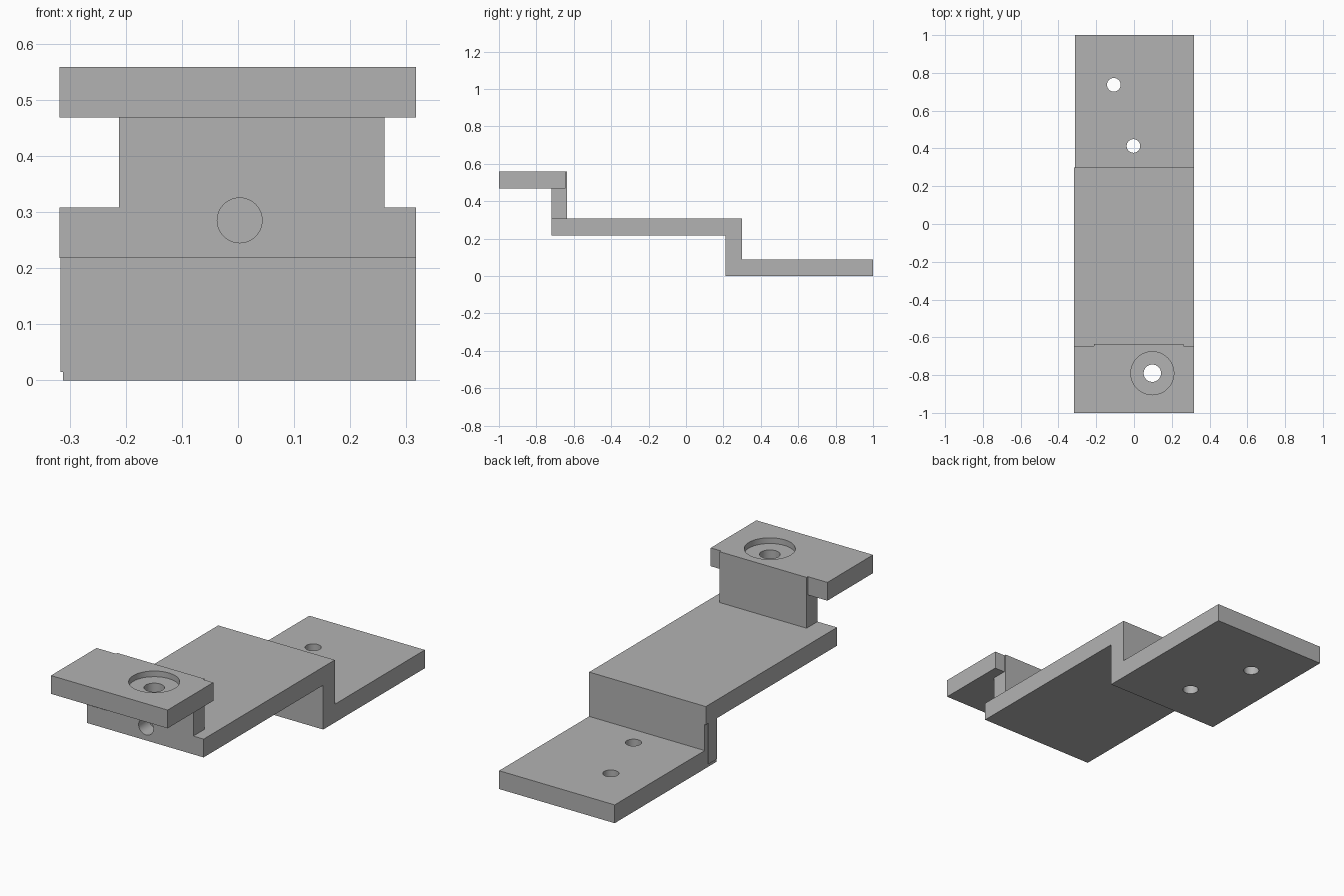
import bpy
import bmesh
from mathutils import Matrix

cube = bpy.data.objects.get("Cube")
if cube:
    bpy.data.objects.remove(cube, do_unlink=True)

GREY = bpy.data.materials.new("plain_grey")
GREY.use_nodes = True
GREY.diffuse_color = (0.448, 0.448, 0.448, 1)
GREY.node_tree.nodes["Principled BSDF"].inputs["Base Color"].default_value = GREY.diffuse_color


def to_object(name, bm):
    bmesh.ops.recalc_face_normals(bm, faces=bm.faces)
    mesh = bpy.data.meshes.new(name)
    bm.to_mesh(mesh)
    bm.free()
    mesh.materials.append(GREY)
    obj = bpy.data.objects.new(name, mesh)
    bpy.context.scene.collection.objects.link(obj)
    return obj


def extrude_profile(name, points, x0, x1):
    """Extrude a (y, z) outline along x."""
    bm = bmesh.new()
    face = bm.faces.new([bm.verts.new((x0, y, z)) for y, z in points])
    geom = bmesh.ops.extrude_face_region(bm, geom=[face])["geom"]
    verts = [v for v in geom if isinstance(v, bmesh.types.BMVert)]
    bmesh.ops.translate(bm, verts=verts, vec=(x1 - x0, 0, 0))
    return to_object(name, bm)


def slab(name, x, y, z):
    outline = [(y[0], z[0]), (y[1], z[0]), (y[1], z[1]), (y[0], z[1])]
    return extrude_profile(name, outline, *x)


def drill(name, centre, radius, depth, axis="Z"):
    bm = bmesh.new()
    turn = Matrix.Rotation(1.5707963, 4, "X") if axis == "Y" else Matrix()
    bmesh.ops.create_cone(bm, cap_ends=True, segments=48, radius1=radius, radius2=radius,
                          depth=depth, matrix=Matrix.Translation(centre) @ turn)
    obj = to_object(name, bm)
    obj.hide_render = True
    return obj


def combine(target, other, operation):
    """Apply an exact boolean, then discard the second solid."""
    mod = target.modifiers.new(operation, "BOOLEAN")
    mod.operation = operation
    mod.solver = "EXACT"
    mod.object = other
    bpy.context.view_layer.update()
    graph = bpy.context.evaluated_depsgraph_get()
    mesh = bpy.data.meshes.new_from_object(target.evaluated_get(graph))
    target.modifiers.clear()
    target.data = mesh
    bpy.data.objects.remove(other, do_unlink=True)


# Low foot plate, riser and long middle plate
FOOT, MID, TOP, T = 0.0, 0.218, 0.558, 0.09
bracket = extrude_profile("stepped_bracket", [
    (0.21, FOOT), (1.0, FOOT), (1.0, T), (0.30, T), (0.30, MID + T),
    (-0.72, MID + T), (-0.72, MID), (0.21, MID)], -0.312, 0.317)

# Slightly proud side of the middle plate and riser, upright tab, raised top plate
for part in (
    slab("middle_edge", (-0.318, -0.2), (-0.72, 0.30), (MID, MID + T)),
    slab("riser_edge", (-0.316, -0.2), (0.21, 0.275), (0.015, MID + T)),
    slab("upright", (-0.212, 0.261), (-0.72, -0.635), (MID, TOP)),
    slab("top_plate", (-0.318, 0.317), (-1.0, -0.645), (TOP - T, TOP)),
):
    combine(bracket, part, "UNION")

# Counterbored hole, blind front hole and two foot holes
for hole in (
    drill("counterbore", (0.097, -0.79, TOP), 0.114, 0.056),
    drill("bolt_hole", (0.097, -0.79, TOP), 0.046, 0.3),
    drill("front_hole", (0.003, -0.72, 0.285), 0.04, 0.16, "Y"),
    drill("foot_hole_inner", (-0.003, 0.413, T / 2), 0.036, 0.3),
    drill("foot_hole_outer", (-0.107, 0.737, T / 2), 0.036, 0.3),
):
    combine(bracket, hole, "DIFFERENCE")

bpy.ops.object.select_all(action="DESELECT")
bracket.select_set(True)
bpy.context.view_layer.objects.active = bracket
bpy.ops.object.shade_smooth_by_angle()
